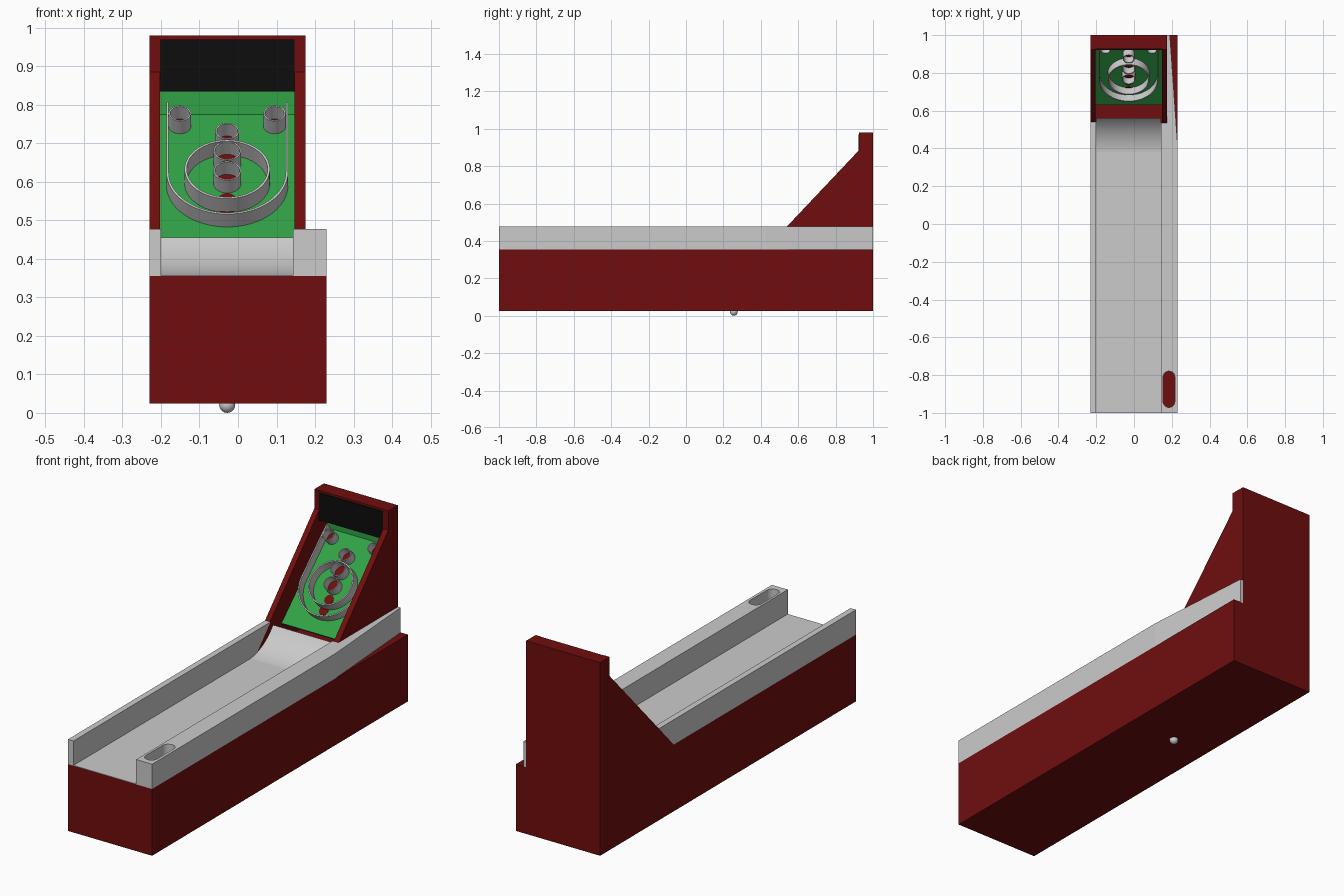
import bpy, bmesh, math
from mathutils import Matrix, Vector

if "Cube" in bpy.data.objects:
    bpy.data.objects.remove(bpy.data.objects["Cube"])


def material(name, rgb):
    m = bpy.data.materials.new(name)
    m.diffuse_color = (*rgb, 1)
    m.use_nodes = True
    m.node_tree.nodes["Principled BSDF"].inputs["Base Color"].default_value = m.diffuse_color
    return m


RED = material("dark red", (0.16, 0.004, 0.004))
GREY = material("light grey", (0.60, 0.60, 0.60))
GREEN = material("green", (0.03, 0.36, 0.062))
BLACK = material("black", (0.004, 0.004, 0.004))


def finish(name, bm, mat, smooth=False):
    bmesh.ops.recalc_face_normals(bm, faces=bm.faces)
    me = bpy.data.meshes.new(name)
    bm.to_mesh(me)
    bm.free()
    me.materials.append(mat)
    ob = bpy.data.objects.new(name, me)
    bpy.context.collection.objects.link(ob)
    if smooth:
        bpy.ops.object.select_all(action='DESELECT')
        ob.select_set(True)
        bpy.context.view_layer.objects.active = ob
        bpy.ops.object.shade_smooth_by_angle(angle=math.radians(35))
    return ob


def prism(name, pts, direction, mat, smooth=False):
    """Extrude a closed 3D outline along a direction."""
    bm = bmesh.new()
    face = bm.faces.new([bm.verts.new(p) for p in pts])
    ext = bmesh.ops.extrude_face_region(bm, geom=[face])
    verts = [v for v in ext["geom"] if isinstance(v, bmesh.types.BMVert)]
    bmesh.ops.translate(bm, verts=verts, vec=direction)
    return finish(name, bm, mat, smooth)


def side_prism(name, yz, x0, x1, mat, smooth=False):
    return prism(name, [(x0, y, z) for y, z in yz], (x1 - x0, 0, 0), mat, smooth)


def box(name, x0, x1, y0, y1, z0, z1, mat):
    return side_prism(name, [(y0, z0), (y1, z0), (y1, z1), (y0, z1)], x0, x1, mat)


# Cabinet base and lane
box("base", -0.23, 0.23, -1, 1, 0.025, 0.355, RED)
box("lane", -0.2, 0.143, -1, 0.4, 0.353, 0.357, GREY)

# Curved jump ramp
R, SWEEP = 0.25, math.radians(53.1)
arc = [(0.36 + R * math.sin(SWEEP * i / 16), 0.356 + R * (1 - math.cos(SWEEP * i / 16)))
       for i in range(17)]
side_prism("ramp", arc + [(arc[-1][0], 0.354), (0.36, 0.354)], -0.2, 0.143, GREY, True)

# Left rail, cut along the slope of the tower side
side_prism("left_rail", [(-1, 0.355), (0.424, 0.355), (0.54, 0.478), (-1, 0.478)],
           -0.23, -0.2, GREY)

# Right rail, tapering at the rear, with a rounded slot through it
plan = [(0.143, -1), (0.23, -1), (0.23, 0.43), (0.19, 1), (0.174, 1), (0.174, 0.535), (0.143, 0.535)]
rail = prism("right_rail", [(x, y, 0.355) for x, y in plan], (0, 0, 0.123), GREY)
slot = []
for cy, start in ((-0.81, 0), (-0.94, math.pi)):
    for i in range(13):
        a = start + math.pi * i / 12
        slot.append((0.185 + 0.031 * math.cos(a), cy + 0.031 * math.sin(a), 0.3))
cutter = prism("slot_cutter", slot, (0, 0, 0.3), GREY)
cutter.hide_render = True
mod = rail.modifiers.new("slot", 'BOOLEAN')
mod.operation, mod.object, mod.solver = 'DIFFERENCE', cutter, 'EXACT'
bpy.ops.object.select_all(action='DESELECT')
bpy.context.view_layer.objects.active = rail
rail.select_set(True)
bpy.ops.object.modifier_apply(modifier=mod.name)
bpy.data.objects.remove(cutter)
box("slot_floor", 0.15, 0.22, -0.98, -0.77, 0.354, 0.357, RED)

# Target tower: sloped sides, back and header
side = [(0.424, 0.355), (0.925, 0.885), (0.925, 0.98), (1, 0.98), (1, 0.355)]
side_prism("tower_left_side", side, -0.23, -0.203, RED)
side_prism("tower_right_side", side, 0.147, 0.175, RED)
box("tower_back", -0.203, 0.147, 0.99, 1, 0.355, 0.98, RED)
box("header", -0.203, 0.147, 0.927, 0.99, 0.835, 0.98, RED)
box("header_screen", -0.203, 0.147, 0.922, 0.927, 0.835, 0.97, BLACK)
box("back_wall", -0.203, 0.147, 0.985, 0.99, 0.74, 0.835, GREEN)

# Board frame: b runs up the slope, c is the height above the surface
TILT = math.atan(0.95)
FRAME = Matrix.Translation((0, 0.63, 0.437)) @ Matrix.Rotation(TILT, 4, 'X')
UP, RISE = math.sin(TILT), math.cos(TILT)
LENGTH = 0.49


def on_board(a, b, c=0.0):
    return FRAME @ Vector((a, b, c))


NORMAL = on_board(0, 0, 1) - on_board(0, 0, 0)
prism("board", [on_board(a, b) for a, b in
                ((-0.203, 0), (0.147, 0), (0.147, LENGTH), (-0.203, LENGTH))],
      NORMAL * -0.012, GREEN)


def wall(name, inner, outer, height, closed):
    """Upright band on the board between two matching outlines."""
    bm = bmesh.new()
    loops = [[bm.verts.new(on_board(a, b, c)) for a, b in pts]
             for pts, c in ((inner, 0), (inner, height), (outer, height), (outer, 0))]
    n = len(inner)
    for i in range(n if closed else n - 1):
        j = (i + 1) % n
        for k in range(4):
            p, q = loops[k], loops[(k + 1) % 4]
            bm.faces.new((p[i], p[j], q[j], q[i]))
    if not closed:
        for i in (0, n - 1):
            bm.faces.new([lp[i] for lp in loops])
    return finish(name, bm, GREY, True)


def circle(a, b, r, n=32):
    return [(a + r * math.cos(2 * math.pi * i / n), b + r * math.sin(2 * math.pi * i / n))
            for i in range(n)]


def slope_pos(rim_z, height):
    return (rim_z - height * RISE - 0.437) / UP


def hole(name, a, b, r):
    prism(name, [on_board(p, q, 0.0005) for p, q in circle(a, b, r, 24)], NORMAL * 0.002, RED)


# Scoring cups with holes: x, rim height, radius
MID = -0.028
cups = [("left_corner_cup", -0.151, 0.778, 0.029), ("right_corner_cup", 0.095, 0.778, 0.029),
        ("upper_cup", MID, 0.732, 0.031), ("middle_cup", MID, 0.681, 0.036),
        ("lower_cup", MID, 0.629, 0.036)]
for name, a, rim, r in cups:
    b = slope_pos(rim, 0.046)
    wall(name, circle(a, b, r - 0.004), circle(a, b, r), 0.046, True)
    hole(name + "_hole", a, b, r - 0.004)

# Open holes below the cups
hole("ring_hole", MID, (0.553 - 0.437) / UP, 0.023)
hole("gutter_hole", MID, (0.514 - 0.437) / UP, 0.023)

# Large ring and the outer U-shaped guard
b = slope_pos(0.633, 0.05)
wall("large_ring", circle(MID, b, 0.105, 48), circle(MID, b, 0.111, 48), 0.05, True)


def guard(r):
    b = slope_pos(0.625, 0.046)
    bend = [(MID - r * math.cos(math.pi * i / 32), b - r * math.sin(math.pi * i / 32))
            for i in range(33)]
    return [(MID - r, LENGTH)] + bend + [(MID + r, LENGTH)]


wall("outer_guard", guard(0.152), guard(0.158), 0.046, False)

# Ball under the base
bm = bmesh.new()
bmesh.ops.create_uvsphere(bm, u_segments=16, v_segments=10, radius=0.021,
                          matrix=Matrix.Translation((MID, 0.256, 0.021)))
finish("ball", bm, GREY, True)
